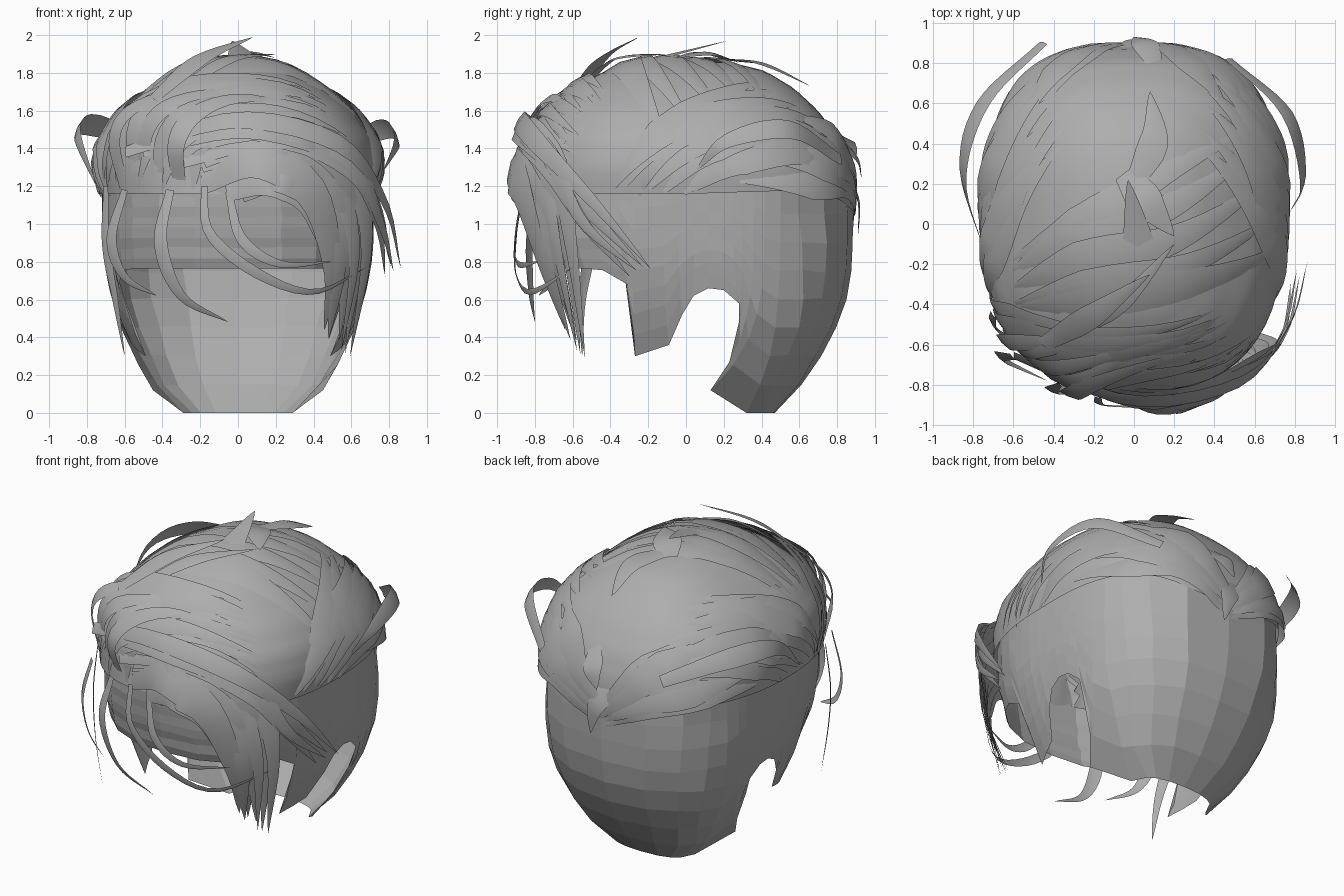
import bpy, math, random
from mathutils import Vector
from mathutils.bvhtree import BVHTree

if "Cube" in bpy.data.objects:
    bpy.data.objects.remove(bpy.data.objects["Cube"])

random.seed(4)
hair = bpy.data.materials.new("hair grey")
hair.diffuse_color = (0.42, 0.42, 0.42, 1)
hair.use_nodes = True
hair.node_tree.nodes["Principled BSDF"].inputs["Base Color"].default_value = hair.diffuse_color


def make(name, verts, faces, smooth=True):
    me = bpy.data.meshes.new(name)
    me.from_pydata([tuple(v) for v in verts], [], faces)
    me.materials.append(hair)
    me.validate()
    for p in me.polygons:
        p.use_smooth = smooth
    ob = bpy.data.objects.new(name, me)
    bpy.context.collection.objects.link(ob)
    return ob


def lerp_table(table, z):
    """Interpolate rows keyed by their first value (descending)."""
    z = min(max(z, table[-1][0]), table[0][0])
    for a, b in zip(table, table[1:]):
        if b[0] <= z <= a[0]:
            k = (a[0] - z) / (a[0] - b[0])
            return [p + (q - p) * k for p, q in zip(a, b)]


def section(table, deg, z):
    """Point on a rounded head section; 0 deg is the front, 90 deg is +x."""
    _, rx, yf, yb, yc = lerp_table(table, z)
    s, c = math.sin(math.radians(deg)), -math.cos(math.radians(deg))
    s = math.copysign(abs(s) ** 0.8, s)
    c = math.copysign(abs(c) ** 0.8, c)
    return Vector((rx * s, yc + c * ((yb - yc) if c > 0 else (yc - yf)), z))


def section_at_y(table, y, z):
    """Point on the +x side of a section at a given y."""
    _, rx, yf, yb, yc = lerp_table(table, z)
    r = (yb - yc) if y > yc else (yc - yf)
    k = max(0, 1 - min(1, abs(y - yc) / r) ** 2.5)
    return Vector((rx * k ** .4, y, z))


def grid_faces(rows, cols):
    """Quads between columns stored one after another, each top to bottom."""
    faces = []
    for j in range(cols):
        k = (j + 1) % cols
        for i in range(rows - 1):
            a, b = j * rows + i, k * rows + i
            faces.append((a, a + 1, b + 1, b))
    return faces


# ---- scalp shell: z, half width, front y, back y, centre y
SCALP = [(1.2, .72, -.83, .88, .02), (1.0, .72, -.82, .885, .04),
         (.8, .71, -.78, .88, .08), (.65, .68, -.72, .865, .13),
         (.5, .645, -.68, .82, .2), (.27, .535, -.6, .70, .2),
         (.12, .45, -.55, .59, .15), (0, .29, -.4, .47, .3)]
# side columns (top y, bottom y, bottom z): temple, sideburn, ear notch, neck
SIDE = [(-.47, -.44, .755), (-.35, -.31, .68), (-.28, -.27, .3), (-.2, -.18, .33),
        (-.12, -.09, .36), (-.04, -.02, .52), (.04, .04, .62), (.12, .12, .66),
        (.19, .2, .65), (.25, .28, .58), (.3, .28, .48), (.36, .23, .27),
        (.42, .13, .12), (.5, .32, 0)]
ROWS = 9
columns, wobble = [], []
for a in (0, 14, 30, 47):
    columns.append([section(SCALP, a, 1.2 - .435 * i / (ROWS - 1)) for i in range(ROWS)])
    wobble.append(.006)
for top, bot, low in SIDE:
    col = []
    for i in range(ROWS):
        t = i / (ROWS - 1)
        col.append(section_at_y(SCALP, top + (bot - top) * t ** 4, 1.2 + (low - 1.2) * t))
    columns.append(col)
    wobble.append(.002)
for a in (127, 142, 161, 180):
    columns.append([section(SCALP, a, 1.2 - 1.2 * i / (ROWS - 1)) for i in range(ROWS)])
    wobble.append(.009)
for col, w in zip(columns[1:-1], wobble[1:-1]):
    for v in col[1:-1]:
        v += Vector([random.uniform(-w, w) for _ in range(3)])
mirrored = [[Vector((-v.x, v.y, v.z)) for v in c] for c in reversed(columns[1:-1])]
sv = [v for c in columns + mirrored for v in c]
sf = grid_faces(ROWS, len(sv) // ROWS)
make("scalp", sv, sf, smooth=False)

# ---- smooth hair volume above the hairline
CROWN = [(1.87, .01, -.01, .03, .01), (1.855, .17, -.22, .24, .01),
         (1.81, .31, -.43, .42, .01), (1.72, .46, -.59, .57, .01),
         (1.6, .61, -.72, .70, .01), (1.45, .715, -.81, .81, .01),
         (1.3, .75, -.84, .87, .01), (1.15, .735, -.85, .89, .02),
         (1.0, .725, -.83, .89, .04)]
DROWS, DCOLS = 22, 56
dv = []
for j in range(DCOLS):
    a = 360 * j / DCOLS
    back = max(0, -math.cos(math.radians(a)))
    low = 1.16 + .04 * math.sin(math.radians(a)) ** 2 * back - .1 * back ** 8
    for i in range(DROWS):
        t = i / (DROWS - 1)
        v = section(CROWN, a, 1.87 + (low - 1.87) * t ** 1.6)
        if v.y < 0:  # hollow where the forelock swirls out of the hairline
            v.y += .06 * math.exp(-((v.x + .04) ** 2 + (v.z - 1.27) ** 2) / .02)
        dv.append(v)
df = grid_faces(DROWS, DCOLS)
make("hair_volume", dv, df)

head = BVHTree.FromPolygons(
    dv + sv, df + [tuple(i + len(dv) for i in f) for f in sf])
CENTRE = Vector((0, .02, 1.0))


def on_head(p, off):
    d = (p - CENTRE).normalized()
    hit = head.ray_cast(CENTRE + d * 3, -d)[0]
    return (hit if hit else p) + d * off


def curve(pts, n):
    """Smooth path through the given points."""
    p = [2 * pts[0] - pts[1]] + pts + [2 * pts[-1] - pts[-2]]
    out = []
    for k in range(n + 1):
        u = k / n * (len(pts) - 1)
        i = min(int(u), len(pts) - 2)
        t = u - i
        a, b, c, d = p[i:i + 4]
        out.append(.5 * (2 * b + (c - a) * t + (2 * a - 5 * b + 4 * c - d) * t * t
                         + (3 * b - a - 3 * c + d) * t ** 3))
    return out


def locks(name, guide_a, guide_b=None, n=1, width=.12, lift=.02, hug=True,
          jitter=.03, mirror=False):
    """Tapered ribbons blended between two guide paths."""
    guide_b = guide_b or guide_a
    verts, faces, N = [], [], 18
    root = .1 if hug else .6
    for side in ((1, -1) if mirror else (1,)):
        for k in range(n):
            t = k / max(1, n - 1)
            pts = []
            for a, b in zip(guide_a, guide_b):
                v = Vector(a).lerp(Vector(b), t)
                v += Vector([random.uniform(-jitter, jitter) for _ in range(3)])
                v.x *= side
                pts.append(v)
            path = curve(pts, N)
            up = lift * random.uniform(.5, 1.4)
            if hug:
                path = [on_head(p, up * (.1 + math.sin(math.pi * i / N)))
                        for i, p in enumerate(path)]
            w = width * random.uniform(.75, 1.2)
            base = len(verts)
            for i, p in enumerate(path):
                tan = path[min(i + 1, N)] - path[max(i - 1, 0)]
                nor = (p - CENTRE).normalized()
                s = tan.cross(nor).normalized()
                u = i / N
                h = w * .5 * (root + (1 - root) * min(1, u * 3)) * min(1, (1 - u) * 1.9) ** .8
                verts += [p - s * h, p + nor * h * .15, p + s * h]
            for i in range(N):
                for c in (0, 1):
                    q = base + i * 3 + c
                    faces.append((q, q + 1, q + 4, q + 3))
    return make(name, verts, faces)


# ---- locks lying on the head
locks("quiff_locks", [(-.68, -.35, 1.18), (-.62, -.5, 1.55), (-.2, -.6, 1.78), (.4, -.45, 1.72)],
      [(-.12, -.85, 1.18), (-.08, -.85, 1.4), (.25, -.8, 1.5), (.62, -.6, 1.3)], 12, .17, .025)
locks("top_locks", [(-.6, -.45, 1.6), (-.2, -.4, 1.83), (.3, -.3, 1.8), (.68, -.1, 1.4)],
      [(-.62, -.2, 1.6), (-.3, .0, 1.8), (.1, .2, 1.85), (.5, .45, 1.5)], 5, .2, .015)
locks("side_locks", [(.74, -.42, 1.18), (.68, -.15, 1.5), (.55, .15, 1.68), (.35, .4, 1.74)],
      [(.74, .05, 1.18), (.74, .3, 1.38), (.6, .6, 1.4), (.3, .86, 1.25)], 7, .2, .018, mirror=True)
locks("nape_locks", [(.73, .3, 1.22), (.58, .65, 1.22), (.3, .82, 1.16), (.02, .9, 1.0)],
      [(.45, .6, 1.6), (.3, .78, 1.45), (.15, .85, 1.25), (-.05, .9, 1.05)], 5, .18, .018, mirror=True)

# ---- forelock sweeping across the brow
locks("forelock", [(-.2, -.8, 1.2), (.1, -.9, 1.33), (.38, -.86, 1.18), (.5, -.76, .8), (.45, -.62, .42)],
      [(-.2, -.82, 1.35), (.25, -.84, 1.5), (.58, -.7, 1.3), (.68, -.62, .9), (.6, -.54, .3)],
      7, .18, hug=False, jitter=.02)
locks("forelock_fill", [(-.05, -.86, 1.17), (.15, -.92, 1.24), (.36, -.87, 1.12), (.44, -.8, .85)],
      [(.1, -.86, 1.2), (.3, -.87, 1.35), (.55, -.74, 1.15), (.58, -.68, .85)], 4, .17, hug=False, jitter=.02)
locks("outer_sweep", [(-.6, -.64, 1.4), (0, -.88, 1.56), (.52, -.77, 1.42), (.76, -.5, 1.1), (.85, -.2, .78)],
      [(-.3, -.82, 1.35), (.2, -.88, 1.45), (.58, -.7, 1.3), (.74, -.55, 1.0), (.78, -.3, .72)],
      4, .13, hug=False, jitter=.02)

# ---- thin loose strands over the face
for i, path in enumerate([
        [(-.18, -.86, 1.2), (-.15, -.9, .95), (.1, -.9, .74), (.4, -.82, .64), (.68, -.6, .77)],
        [(-.05, -.86, 1.17), (.02, -.9, .92), (.22, -.89, .79), (.5, -.78, .8)],
        [(-.36, -.8, 1.18), (-.41, -.83, .9), (-.3, -.82, .62), (-.05, -.8, .48)],
        [(-.6, -.66, 1.18), (-.67, -.66, .92), (-.6, -.7, .72), (-.43, -.78, .62)],
        [(-.7, -.45, 1.2), (-.7, -.5, .9), (-.65, -.55, .6), (-.6, -.55, .3)]]):
    locks("loose_strand_%d" % (i + 1), path, width=.07, hug=False, jitter=0)

# ---- curls standing off the sides, arcs rising from the hairline
locks("left_curl", [(-.45, .9, 1.4), (-.75, .6, 1.52), (-.85, .25, 1.48), (-.75, -.12, 1.2)],
      width=.13, hug=False, jitter=0)
locks("right_curl", [(.47, .82, 1.34), (.76, .55, 1.5), (.84, .22, 1.44), (.77, .05, 1.28)],
      width=.1, hug=False, jitter=0)
locks("front_arcs", [(-.6, -.56, 1.18), (-.64, -.57, 1.45), (-.52, -.58, 1.63), (-.2, -.57, 1.73), (.2, -.5, 1.75)],
      [(-.3, -.8, 1.18), (-.33, -.85, 1.42), (-.22, -.82, 1.6), (.05, -.73, 1.66), (.4, -.6, 1.62)],
      5, .1, hug=False, jitter=.02)

# ---- spikes at the crown
for i, (path, w) in enumerate([
        ([(-.45, -.6, 1.66), (-.2, -.45, 1.87), (.08, -.25, 1.99)], .12),
        ([(-.3, -.55, 1.72), (-.05, -.38, 1.87), (.2, -.1, 1.9)], .12),
        ([(.05, -.35, 1.82), (.02, -.08, 1.89), (-.03, .22, 1.97)], .2),
        ([(-.05, .25, 1.86), (.07, .1, 1.9), (.2, -.06, 1.88)], .16),
        ([(0, .2, 1.87), (.1, .42, 1.84), (.08, .66, 1.73)], .14),
        ([(.1, .8, 1.45), (.05, .9, 1.35), (0, .93, 1.24)], .12),
        ([(-.1, .84, 1.3), (.02, .91, 1.12), (.06, .91, .93)], .12)]):
    locks("crown_spike_%d" % (i + 1), path, width=w, hug=False, jitter=0)
